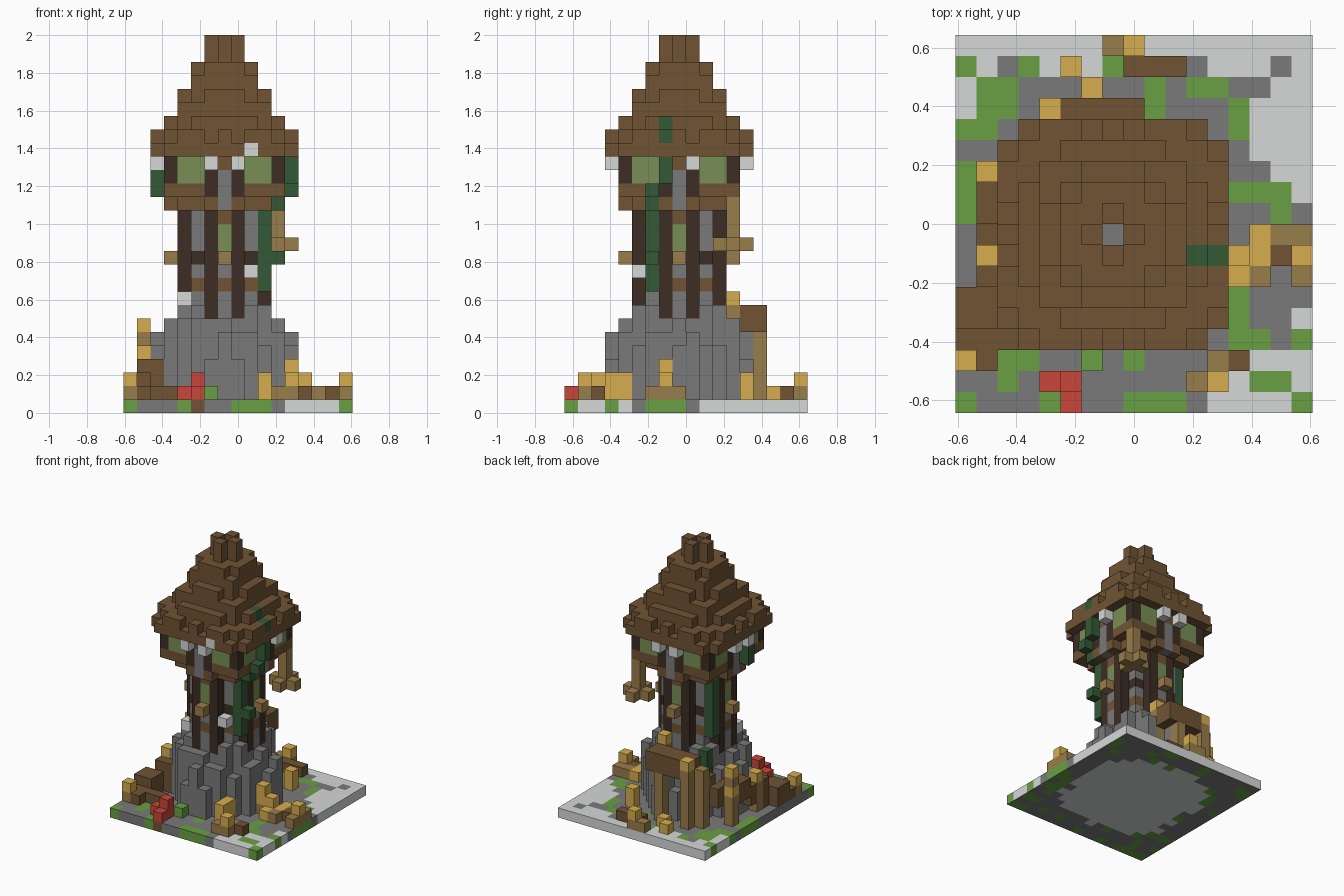
import bpy, bmesh, math, random
from mathutils import Vector

if "Cube" in bpy.data.objects:
    bpy.data.objects.remove(bpy.data.objects["Cube"], do_unlink=True)
random.seed(4)
U = 2 / 28                      # block size
NX, NY = 17, 18                 # plot size in blocks
CX, CY = 7, 8                   # tower axis

# Flat colours (display values, converted to linear)
PALETTE = {
    "brown_wood": "705434", "dark_wood": "3C2D24", "vine_green": "345936",
    "window_olive": "798E55", "grass_green": "69A043", "stone_grey": "7A7A7A",
    "pale_stone": "D6D9D8", "tan_wood": "997D4B", "lamp_yellow": "D6AE4E",
    "red_cloth": "C8463A"}
MATS = []
for name, code in PALETTE.items():
    rgb = [int(code[n:n + 2], 16) / 255 for n in (0, 2, 4)]
    col = [((c + 0.055) / 1.055) ** 2.4 for c in rgb] + [1]
    m = bpy.data.materials.new(name)
    m.use_nodes = True
    m.diffuse_color = col
    m.node_tree.nodes["Principled BSDF"].inputs["Base Color"].default_value = col
    MATS.append(m)
BROWN, DARK, VINE, OLIVE, GRASS, GREY, PALE, TAN, YELLOW, RED = range(len(MATS))

parts = {}                      # part name -> {cell: colour}


def box(part, colour, i, j, k):
    """Fill blocks; each of i, j, k is one index or an inclusive pair."""
    spans = [s if isinstance(s, tuple) else (s, s) for s in (i, j, k)]
    cells = parts.setdefault(part, {})
    for a in range(spans[0][0], spans[0][1] + 1):
        for b in range(spans[1][0], spans[1][1] + 1):
            for c in range(spans[2][0], spans[2][1] + 1):
                cells[a, b, c] = colour


def around(part, colour, out, side, k):
    """Repeat a block on the four sides of the tower."""
    for dx, dy in ((out, side), (-side, out), (-out, -side), (side, -out)):
        box(part, colour, CX + dx, CY + dy, k)


# Ground slab: grey stone with pale paving and grass patches
box("ground", GREY, (0, NX - 1), (0, NY - 1), 0)
for i, j in (((0, 16), 17), ((12, 16), 16), ((15, 16), 15), ((14, 16), (12, 14)),
             ((15, 16), 11), (16, 10), (0, (14, 15)), (1, 16), (4, 16), (6, 16),
             ((12, 15), 0), (13, 1), (16, 1), ((14, 16), 2), (15, 1), (16, 4)):
    box("ground", PALE, i, j, 0)
for i, j in ((0, 16), (0, 13), (0, (9, 11)), ((1, 2), (14, 15)), (1, 13), (3, 16), (7, 16),
             (9, (14, 15)), ((11, 12), 15), (13, (13, 14)), (13, 10), ((14, 15), 10),
             (15, 9), (13, (3, 5)), (14, 3), (16, 3), ((14, 15), 1), (16, 0), (16, (6, 8)),
             ((8, 10), 0), (8, 2), (6, 2), ((2, 3), 2), (2, 1), (4, 0), (0, 0)):
    box("ground", GRASS, i, j, 0)
box("ground", GREY, 15, 16, 0)
box("ground", BROWN, 5, 0, 0)

# Rocky mound of uneven columns
for dx in range(-5, 6):
    for dy in range(-5, 6):
        r = math.hypot(dx, dy)
        if r < 4.9 or (r < 5.2 and dx * dy in (-5, 0, 5)):
            drop = random.choice((0, 1, 2, 3)) if r > 4.1 and dx * dy else int(dx == 5)
            box("rock_mound", GREY, CX + dx, CY + dy, (1, round(10.1 - 0.95 * r) - drop))
box("rock_mound", PALE, 4, 6, 8)

# Trunk: eight-sided stone core, posts, bands and windows
box("trunk", GREY, (CX - 2, CX + 2), (CY - 2, CY + 2), (7, 14))
for s in (-1, 1):
    around("trunk", DARK, 3, s, (7, 14))
around("trunk", GREY, 3, 0, (7, 10))
around("trunk", OLIVE, 3, 0, (12, 13))
around("trunk", BROWN, 3, 0, 14)
around("trunk", DARK, 3, 0, 11)
around("trunk", DARK, 2, 2, 11)
around("trunk", BROWN, 3, 0, 9)
around("trunk", BROWN, 2, 2, 9)
around("trunk_pegs", TAN, 4, 0, 11)
box("trunk_pegs", PALE, 9, 5, 10)

# Upper room on a rounded floor, with posts, windows and eave brackets
for dx in range(-4, 5):
    for dy in range(-4, 5):
        low = 15 if math.hypot(dx, dy) < 4.3 else 16
        box("upper_room", BROWN, CX + dx, CY + dy, (low, 18))
around("upper_room", DARK, 4, 4, (17, 18))
for s in (-1, 1):
    around("upper_room", DARK, 4, s, (16, 18))
    for w in (2, 3):
        around("upper_room", OLIVE, 4, s * w, (17, 18))
    around("eave_brackets", PALE, 5, s, 18)
around("upper_room", GREY, 4, 0, (15, 17))

# Stepped roof, with a hollow at the peak
TOPS = {1: 27, 2: 25, 3: 23, 4: 21}
for dx in range(-5, 6):
    for dy in range(-5, 6):
        a, b = sorted((abs(dx), abs(dy)), reverse=True)
        if a == 0:
            box("roof", GREY, CX, CY, (19, 24))
        elif a < 5:
            low = 2 if a == b == 1 else int(b > max(1, a - 2))
            box("roof", BROWN, CX + dx, CY + dy, (19, TOPS[a] - low))
        elif b < 5:
            box("roof", BROWN, CX + dx, CY + dy, (19, 20 if b in (0, 2, 3) else 19))
box("roof", PALE, 9, 3, 19)

# Climbing vines
for i, j, k in ((11, 7, (20, 21)), (12, 7, 20), (12, 7, (17, 18)), (12, 6, 16),
                (11, 6, 15), (10, 6, (9, 14)), (11, 6, 11), (2, 7, (16, 17)),
                (4, 10, (9, 14)), (4, 11, (5, 7))):
    box("vines", VINE, i, j, k)

# Hanging lamp under the rear corner
box("hanging_lamp", TAN, 11, 12, (12, 15))
box("hanging_lamp", TAN, (10, 12), 12, 12)
box("hanging_lamp", TAN, 11, (11, 13), 12)

# Stairs winding up to the rear landing
for i, j, k in (((0, 3), 3, 1), (1, 2, 1), ((0, 1), (4, 5), (1, 2)),
                ((1, 2), 6, (1, 3)), ((1, 2), (7, 8), (2, 3)), ((1, 2), (9, 10), (3, 4)),
                (2, (11, 12), (3, 4)), (3, 12, (4, 5)), ((4, 8), (13, 14), (6, 7))):
    box("stairs", BROWN, i, j, k)
for i, j, k in ((1, 7, 4), (1, 11, 6), (4, 14, 7), (0, 2, 2), (3, 13, 7), (7, 14, 6), (8, 12, 8)):
    box("stair_posts", TAN, i, j, (1, k - 1))
    if (i, j) not in ((3, 13), (7, 14)):
        box("post_lamps", YELLOW, i, j, k)
box("post_lamps", YELLOW, 1, 11, 4)

# Low fences and crates scattered around the plot
for i, j in (((7, 8), 17), ((11, 12), 1), (12, 2), (14, 6), ((15, 16), 8),
             (16, (6, 7)), ((12, 13), 7)):
    box("low_fence", TAN, i, j, 1)
for i, j in (((8, 10), 16), (13, 2), (15, 7)):
    box("low_fence", BROWN, i, j, 1)
for i, j, k in ((8, 17, 2), (12, 1, 2), (13, 7, 2), (13, 6, 1), (14, (7, 8), 1),
                (16, 7, 2), (12, 7, (2, 3)), (10, (3, 4), (1, 2)),
                (5, 16, 1), (6, 15, 1), (11, 13, (1, 2))):
    box("yellow_crates", YELLOW, i, j, k)

# Red bundle and a bush
box("red_bundle", RED, (4, 5), 1, 1)
box("red_bundle", RED, 5, 0, 1)
box("red_bundle", RED, 5, 1, 2)
box("bush", GRASS, 6, 2, 1)

# Where parts overlap, the later part owns the block
owner = {cell: part for part, cells in parts.items() for cell in cells}
DIRS = [Vector(d) for d in ((1, 0, 0), (-1, 0, 0), (0, 1, 0), (0, -1, 0), (0, 0, 1), (0, 0, -1))]


def underside(i, j):
    """Pale bedrock with a ragged rim of soil and roots."""
    inset = min(i, NX - 1 - i, j, NY - 1 - j)
    corner_cut = abs(i - 8) + abs(j - 8.5) > 10
    if inset > 2 and not corner_cut or inset == 2 and not corner_cut and random.random() < 0.5:
        return PALE
    return random.choice((GREY, GREY, GREY, GREY, GRASS, GRASS))


def build(part, cells):
    """Skin the blocks of one part, leaving out buried faces."""
    bm = bmesh.new()
    corners = {}

    def corner(p):
        key = tuple(round(c) for c in p)
        if key not in corners:
            corners[key] = bm.verts.new(((p.x - NX / 2) * U, (p.y - NY / 2) * U, p.z * U))
        return corners[key]

    for cell, colour in cells.items():
        if owner[cell] != part:
            continue
        mid = Vector(cell) + Vector((0.5, 0.5, 0.5))
        for d in DIRS:
            if tuple(int(c) for c in Vector(cell) + d) in owner:
                continue
            u = Vector((d.y, d.z, d.x))
            w = d.cross(u)
            face = bm.faces.new([corner(mid + (d + u * s + w * t) / 2)
                                 for s, t in ((-1, -1), (1, -1), (1, 1), (-1, 1))])
            below = part == "ground" and d.z < 0
            face.material_index = underside(cell[0], cell[1]) if below else colour
    mesh = bpy.data.meshes.new(part)
    bm.to_mesh(mesh)
    bm.free()
    for mat in MATS:
        mesh.materials.append(mat)
    bpy.context.collection.objects.link(bpy.data.objects.new(part, mesh))


for part, cells in parts.items():
    build(part, cells)
